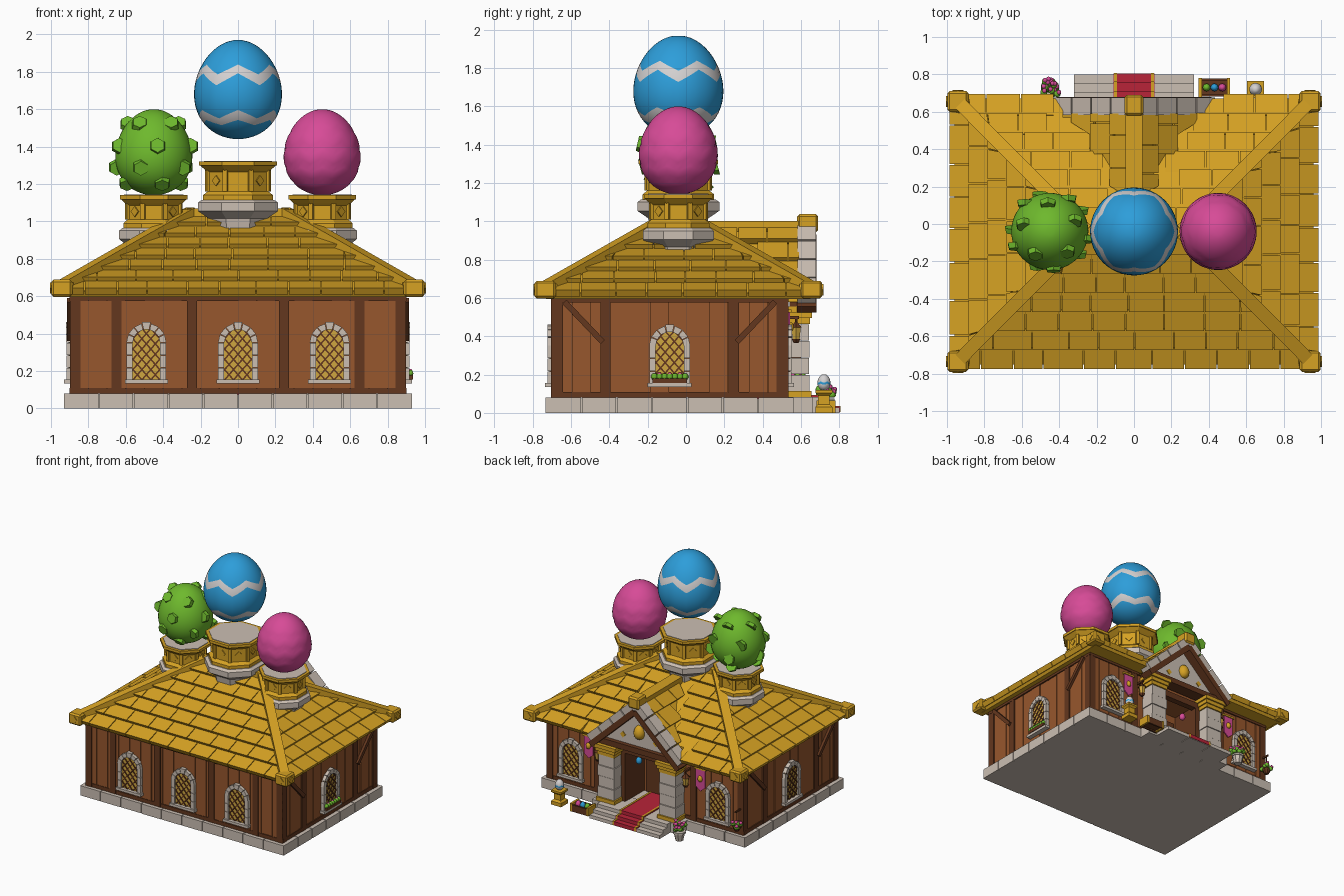
import bpy, bmesh, math, random
from mathutils import Matrix, Vector

if "Cube" in bpy.data.objects:
    bpy.data.objects.remove(bpy.data.objects["Cube"])
random.seed(4)
I = Matrix.Identity(4)
T = Matrix.Translation
COL = dict(gold=(.67, .36, .017), stone=(.60, .52, .45), wood=(.31, .095, .026), dark_wood=(.125, .038, .013),
           blue=(.026, .34, .70), pink=(.68, .07, .31), green=(.156, .485, .026), red=(.48, .017, .04),
           amber=(.62, .38, .05), white=(.66, .64, .64))
MAT = {}
for k, c in COL.items():
    MAT[k] = bpy.data.materials.new(k)
    MAT[k].diffuse_color = (*c, 1)
parts = {}

def part(name, *mats):
    """One mesh per named part, gathered while building."""
    if name not in parts:
        parts[name] = (bmesh.new(), mats)
    return parts[name][0]

def box(bm, c, s, M=I, R=I):
    bmesh.ops.create_cube(bm, size=1, matrix=M @ T(c) @ R @ Matrix.Diagonal((*s, 1)))

def span(bm, x0, x1, y0, y1, z0, z1, M=I):
    box(bm, ((x0+x1)/2, (y0+y1)/2, (z0+z1)/2), (x1-x0, y1-y0, z1-z0), M)

def beam(bm, p, q, w, h, M=I):
    p, q = Vector(p), Vector(q)
    d = q - p
    box(bm, (p+q)/2, (w, d.length, h), M, d.to_track_quat('Y', 'Z').to_matrix().to_4x4())

def loft(bm, rings, M=I):
    """Skin equal-length rings and cap both ends."""
    vs = [[bm.verts.new(M @ Vector(p)) for p in r] for r in rings]
    n = len(vs[0])
    for a, b in zip(vs, vs[1:]):
        for i in range(n):
            bm.faces.new((a[i], a[(i+1) % n], b[(i+1) % n], b[i]))
    bm.faces.new(vs[0][::-1])
    bm.faces.new(vs[-1])

def lathe(bm, c, prof, n=8):
    k = 1 / math.cos(math.pi/n)
    ang = [(i+.5)*2*math.pi/n + math.pi/2 for i in range(n)]
    loft(bm, [[(c[0]+r*k*math.cos(a), c[1]+r*k*math.sin(a), z) for a in ang] for r, z in prof])

def egg_point(c, R, h, t, a, s=1):
    r = R*s*math.sin(t)*(1 + .1*math.cos(t))
    return Vector((c[0]+r*math.cos(a), c[1]+r*math.sin(a), c[2]-h*math.cos(t)))

def egg(bm, c, R, h, seg=48, rings=30, teeth=6, amp=0., bands=(), grooves=()):
    """Egg whose rings zigzag, so bands can be coloured ring by ring."""
    rows = []
    for j in range(1, rings):
        row = []
        for i in range(seg):
            tri = 1 - 4*abs(((i*teeth/seg + .5) % 1) - .5)
            t = math.pi*j/rings
            t += amp*tri*math.sin(t)**2
            row.append(egg_point(c, R, h, t, 2*math.pi*i/seg - math.pi/2, .98 if j in grooves else 1))
        rows.append(row)
    n0 = len(bm.faces)
    loft(bm, rows)
    bm.faces.ensure_lookup_table()
    for f in bm.faces[n0:]:
        f.smooth = True
    for j in bands:
        for f in bm.faces[n0+(j-1)*seg:n0+j*seg]:
            f.material_index = 1

# ---- stone footing: core, edge blocks, porch slab, steps
ft = part('footing', 'stone')
span(ft, -.92, .92, -.72, .55, 0, .075)
for i in range(10):
    x = -.93 + .186*i
    for y0, y1 in ((-.73, -.62), (.46, .56)):
        span(ft, x+.003, x+.183, y0-random.random()*.004, y1, 0, .08)
for i in range(7):
    y = -.73 + .1843*i
    for s in (-.875, .875):
        span(ft, s-.055, s+.055, y+.003, y+.181, 0, .08)
for i in range(4):
    span(ft, -.4+.2*i+.002, -.2+.2*i-.002, .5, .66, 0, .082)
steps, carpet, trim = part('steps', 'stone'), part('carpet', 'red'), part('carpet_edge', 'gold')
for y0, y1, z in ((.3, .705, .084), (.70, .755, .056), (.75, .80, .028)):
    if y1 > .71:
        for x in (-.215, 0, .215):
            span(steps, x-.105, x+.105, .6, y1, 0, z)
    else:
        span(steps, -.32, .32, .6, y1, 0, z)
    span(carpet, -.11, .11, y0, y1+.004, z-.024, z+.006)
    for s in (-.1, .1):
        span(trim, s-.008, s+.008, y0, y1+.006, z-.024, z+.009)

# ---- walls with a recessed doorway
w = part('wall_core', 'wood')
span(w, -.885, .885, -.69, .3, .08, .62)
for s in (-1, 1):
    span(w, min(s*.2, s*.885), max(s*.2, s*.885), .3, .52, .08, .62)
span(w, -.2, .2, .3, .52, .5, .62)
door = part('door', 'dark_wood')
for s in (-1, 1):
    span(door, s*.075-.07, s*.075+.07, .3, .315, .085, .43)
    span(door, s*.19-.02, s*.19+.02, .3, .55, .08, .52)
span(door, -.21, .21, .5, .55, .48, .53)

def window(M, x, box_flowers=False):
    W, sp, z0 = .077, .35, .15
    arch = [(W*math.cos(a*math.pi/10), sp+W*math.sin(a*math.pi/10)) for a in range(11)]
    prof = [(-W, z0), (W, z0)] + arch
    X = M @ T((x, 0, 0))
    loft(part('window_glass', 'amber'), [[(a, y, b) for a, b in prof] for y in (0, -.016)], X)
    fr = part('window_frames', 'stone')
    for s in (-1, 1):
        for k in range(3):
            span(fr, s*.09-.016, s*.09+.016, -.032, 0, z0+.068*k, z0+.068*k+.065, X)
    for k in range(7):
        a0, a1 = (k+.04)*math.pi/7, (k+.96)*math.pi/7
        r1 = .115 if k == 3 else .107
        q = [(r*math.cos(a), sp+r*math.sin(a)) for r, a in ((.073, a0), (r1, a0), (r1, a1), (.073, a1))]
        loft(fr, [[(a, y, b) for a, b in q] for y in (0, -.034)], X)
    span(fr, -.115, .115, -.045, 0, z0-.016, z0+.005, X)
    lt = part('window_lattice', 'dark_wood')
    for s in (-1, 1):
        for k in range(-5, 6):
            ins = []
            for i in range(61):
                a = -W + 2*W*i/60
                b = .29 + k*.055 + s*a*1.15
                if z0 < b < sp or (b >= sp and a*a+(b-sp)**2 < W*W):
                    ins.append((a, -.018, b))
            if len(ins) > 4:
                beam(lt, ins[0], ins[-1], .008, .008, X)
    if box_flowers:
        span(part('planter', 'dark_wood'), -.09, .09, -.05, -.02, .155, .18, X)
        for k in range(7):
            p = X @ Vector((-.08+.0267*k, -.037, .19))
            egg(part('planter_leaves', 'green'), p, .018, .018, 6, 5)
            if k % 2:
                egg(part('planter_flowers', 'pink'), p+Vector((0, 0, .012)), .011, .011, 6, 5)

def wall(M, half, posts, wins, skip=0, planter=False):
    pl, po = part('wall_planks', 'wood'), part('wall_posts', 'dark_wood')
    n = round(half*2/.1)
    for i in range(n):
        a, b = -half + i*2*half/n, -half + (i+1)*2*half/n
        if abs(a+b)/2 > skip:
            span(pl, a+.003, b-.003, -random.choice((.004, .008)), .015, .09, .6, M)
    for p in posts:
        for s in (-1, 1):
            span(po, s*p-.027, s*p+.027, -.014, .02, .08, .6, M)
    for a, b in (((-half, -skip), (skip, half)) if skip else ((-half, half),)):
        span(po, a, b, -.012, .02, .08, .11, M)
        span(po, a, b, -.016, .02, .575, .6, M)
    for x in wins:
        window(M, x, planter)

Rz = lambda d: Matrix.Rotation(math.radians(d), 4, 'Z')
wall(T((0, -.69, 0)), .9, (.87, .65, .245), (-.49, 0, .49))
wall(T((0, .52, 0)) @ Rz(180), .9, (.87, .44), (-.67, .67), .21)
for s in (-1, 1):
    M = T((s*.885, -.085, 0)) @ Rz(90*s)
    wall(M, .615, (.585, .335), (0,), 0, s > 0)
    for k in (-1, 1):
        beam(part('wall_braces', 'dark_wood'), (k*.55, -.02, .58), (k*.35, -.02, .37), .02, .03, M)

# ---- hipped roof
CY, HX, HY, SL = -.04, .97, .72, .58
core = part('roof_core', 'gold')
rect = lambda a, b, z: [(-a, CY-b, z), (a, CY-b, z), (a, CY+b, z), (-a, CY+b, z)]
loft(core, [rect(HX-.03, HY-.03, .595), rect(HX-.01, HY-.01, .625), rect(.25, .005, 1.04)])

def tiles(o, u, v, rows, depth, lo, hi, width, skip=None):
    """Overlapping courses of tiles, trimmed to the slope outline."""
    bm = part('roof_tiles', 'gold')
    o, u, v = Vector(o), Vector(u), Vector(v)
    n = u.cross(v).normalized()
    n = n if n.z > 0 else -n
    for k in range(rows):
        d0, d1 = k*depth, (k+1)*depth
        a = lo(d0) - width*(.5 if k % 2 else .02)
        while a < hi(d0):
            b = a + width*random.uniform(.8, 1.15)
            c = [(min(max(x, lo(d)), hi(d)), d) for x, d in ((a+.003, d0), (b-.003, d0), (b-.003, d1), (a+.003, d1))]
            if c[1][0]-c[0][0] > .015 and not (skip and skip((c[0][0]+c[1][0])/2, d0)):
                top = [o+u*x+v*d+n*(.032 if d == d0 else .008) for x, d in c]
                loft(bm, [[o+u*x+v*d-n*.008 for x, d in c], top])
            a = b

over = lambda x, d: abs(x) < (.38-SL*d)/.95 + .03
for s in (-1, 1):
    tiles((0, CY+s*HY, .615), (1, 0, 0), (0, -s, SL), 7, .1015, lambda d: d-HX, lambda d: HX-d, .19, over if s > 0 else None)
    tiles((s*HX, CY, .615), (0, 1, 0), (-s, 0, SL), 7, .1015, lambda d: d-HY, lambda d: HY-d, .19)
    # porch roof slopes
    tiles((s*.42, 0, .59), (0, 1, 0), (-s, 0, .95), 4, .104, lambda d: .68-(.95*d-.02)/SL, lambda d: .59, .16)
hip, blk, dia = part('hip_beams', 'gold'), part('corner_blocks', 'gold'), part('diamond_studs', 'gold')
D45 = Matrix.Rotation(math.pi/4, 4, 'Y')
for sx in (-1, 1):
    for sy in (-1, 1):
        x, y = sx*.942, CY+sy*.695
        beam(hip, (x, y, .655), (sx*.25, CY, 1.05), .07, .05)
        box(blk, (x, y, .643), (.112, .112, .092))
        for q in range(4):
            box(dia, (0, -.056, 0), (.042, .012, .042), T((x, y, .643)) @ Rz(90*q), D45)
beam(hip, (-.27, CY, 1.045), (.27, CY, 1.045), .07, .05)

# ---- porch gable
loft(part('porch_roof_core', 'gold'), [[(-.40, y, .58), (.40, y, .58), (0, y, .96)] for y in (0, .59)])
loft(part('gable_panel', 'stone'), [[(-.37, y, .59), (.37, y, .59), (0, y, .94)] for y in (.58, .605)])
beam(hip, (0, .05, .975), (0, .6, .975), .09, .055)
box(blk, (0, .635, .99), (.1, .11, .095))
for s in (-1, 1):
    for k in range(4):
        f, g = k/4+.008, (k+1)/4-.008
        beam(part('gable_stones', 'stone'), (s*.415*f, .63, .975-.39*f), (s*.415*g, .63, .975-.39*g), .095, .065)
    beam(part('gable_beams', 'dark_wood'), (0, .63, .915), (s*.40, .63, .54), .1, .045)
span(part('gable_beams', 'dark_wood'), -.38, .38, .54, .64, .555, .6)
egg(part('gable_emblem', 'gold'), (0, .605, .72), .045, .058, 16, 12)
for s in (-1, 1):
    box(part('gable_emblem', 'gold'), (s*.15, .605, .665), (.035, .012, .035), I, D45)

# ---- pillars, lanterns, banners
for s in (-1, 1):
    x = s*.28
    pil, cap = part('pillars', 'stone'), part('pillar_caps', 'gold')
    for k in range(4):
        e = .004*(k % 2)
        span(pil, x-.075+e, x+.075-e, .525+e, .645-e, .115+.0875*k, .199+.0875*k)
    span(cap, x-.085, x+.085, .515, .655, .08, .113)
    for e, z in ((.078, .465), (.088, .495), (.1, .525)):
        span(cap, x-e, x+e, .585-e+.015, .585+e-.015, z, z+.03)
    lx = s*.40
    span(part('lantern_arms', 'dark_wood'), lx-.008, lx+.008, .52, .59, .49, .505)
    lathe(part('lantern_glass', 'amber'), (lx, .575), ((.018, .385), (.024, .445)), 6)
    lathe(part('lantern_caps', 'dark_wood'), (lx, .575), ((.03, .445), (.006, .475), (.006, .495)), 6)
    lathe(part('lantern_caps', 'dark_wood'), (lx, .575), ((.012, .365), (.023, .385)), 6)
    bx = s*.51
    loft(part('banners', 'pink'), [[(bx-.042, y, .53), (bx+.042, y, .53), (bx+.042, y, .38), (bx, y, .345), (bx-.042, y, .38)] for y in (.535, .543)])
    span(part('banner_rods', 'gold'), bx-.052, bx+.052, .53, .55, .525, .54)
    egg(part('banner_rods', 'gold'), (bx, .543, .45), .02, .026, 12, 8)
    egg(part('hanging_' + ('blue' if s > 0 else 'pink') + '_egg', 'blue' if s > 0 else 'pink'), (s*.1, .47, .41), .024, .03, 14, 10)

# ---- roof pedestals and big eggs
def pedestal(x, z, s, h):
    c = (x, CY)
    lathe(part('pedestal_bases', 'stone'), c, ((.7*s, z-.16), (.75*s, z-.10), (1.03*s, z-.06), (1.03*s, z-.015), (.93*s, z)))
    lathe(part('pedestals', 'gold'), c, ((.9*s, z-.002), (.9*s, z+.025), (.78*s, z+.045), (.78*s, z+h-.055),
          (.84*s, z+h-.045), (.97*s, z+h-.022), (s, z+h-.022), (s, z+h)))
    lathe(part('pedestal_tops', 'stone'), c, ((.88*s, z+h-.01), (.88*s, z+h+.004)))
    for q in range(8):
        X = T((x, CY, z+h*.5)) @ Rz(45*q)
        box(dia, (0, -.78*s, 0), (.04, .014, .04), X, D45)
        box(part('pedestal_ribs', 'gold'), (0, -.83*s, 0), (.025, .025, h-.09), X @ Rz(22.5))

for x in (-.45, .45):
    pedestal(x, .965, .18, .175)
pedestal(0, 1.115, .208, .205)
egg(part('blue_egg', 'blue', 'white'), (0, CY, 1.705), .234, .265, 48, 30, 6, .13, (8, 9, 17, 18))
egg(part('pink_egg', 'pink'), (.45, CY, 1.37), .205, .23, 60, 30, 10, .07, (), (8, 12, 16, 20))
GC = (-.45, CY, 1.37)
egg(part('green_egg', 'green'), GC, .205, .23)
for t, n, off in ((.75, 4, .3), (1.2, 5, .9), (1.72, 5, .1), (2.3, 5, .7)):
    for i in range(n):
        a = off - math.pi/2 + 2*math.pi*i/n
        p = egg_point(GC, .205, .23, t, a)
        nrm = (egg_point(GC, .205, .23, t, a+.01)-p).cross(egg_point(GC, .205, .23, t+.01, a)-p)
        bmesh.ops.create_cone(part('green_egg_spots', 'green'), cap_ends=True, segments=6, radius1=.047, radius2=.04, depth=.03,
                              matrix=T(p) @ nrm.to_track_quat('Z', 'Y').to_matrix().to_4x4())

# ---- ground props: potted bush, egg crate, egg stand, hanging basket
def bush(c, r, n):
    for i in range(n):
        p = Vector(c) + Vector((random.uniform(-r, r), random.uniform(-r, r), random.uniform(-.5*r, .7*r)))
        egg(part('bush_leaves', 'green'), p, .02, .02, 6, 5)
        egg(part('bush_flowers', 'pink'), p+Vector((random.uniform(-.01, .01), .008, .014)), .014, .013, 6, 5)
lathe(part('bush_pot', 'stone'), (-.45, .73), ((.028, 0), (.04, .06), (.046, .06), (.046, .075)))
bush((-.45, .73, .1), .04, 16)
lathe(part('hanging_basket', 'dark_wood'), (-.87, .58), ((.015, .13), (.035, .17)))
span(part('hanging_basket', 'dark_wood'), -.875, -.865, .52, .60, .285, .297)
span(part('hanging_basket', 'dark_wood'), -.872, -.868, .578, .582, .17, .29)
bush((-.87, .58, .185), .03, 8)
cr = part('egg_crate', 'dark_wood')
span(cr, .355, .505, .69, .77, .01, .03)
for y in (.688, .772):
    span(cr, .35, .51, y-.007, y+.007, 0, .055)
for x in (.355, .505):
    span(part('crate_ends', 'gold'), x-.009, x+.009, .68, .78, 0, .065)
for x, c in ((.388, 'green'), (.43, 'blue'), (.472, 'pink')):
    egg(part('crate_egg_' + c, c), (x, .73, .052), .021, .028, 12, 10)
lathe(part('egg_stand', 'gold'), (.65, .72), ((.045, 0), (.045, .03), (.03, .045), (.03, .09), (.045, .105), (.045, .12)), 4)
egg(part('stand_egg', 'white', 'blue'), (.65, .72, .16), .034, .043, 18, 12, 6, .12, (5,))

# ---- turn gathered parts into objects
for name, (bm, mats) in parts.items():
    bmesh.ops.recalc_face_normals(bm, faces=bm.faces)
    me = bpy.data.meshes.new(name)
    bm.to_mesh(me)
    for m in mats:
        me.materials.append(MAT[m])
    ob = bpy.data.objects.new(name, me)
    bpy.context.collection.objects.link(ob)
    if name == 'corner_blocks':
        bv = ob.modifiers.new('bevel', 'BEVEL')
        bv.width = .012
    if name == 'roof_core':
        cb = bmesh.new()
        span(cb, -.38, .38, .57, .9, .5, .8)
        cm = bpy.data.meshes.new('eave_cutter')
        cb.to_mesh(cm)
        cut = bpy.data.objects.new('eave_cutter', cm)
        bpy.context.collection.objects.link(cut)
        cut.hide_render = True
        cut.hide_viewport = True
        bo = ob.modifiers.new('porch_gap', 'BOOLEAN')
        bo.operation, bo.object = 'DIFFERENCE', cut

for m in bpy.data.materials:
    if m.users and not m.is_grease_pencil:
        m.use_nodes = True
        m.node_tree.nodes["Principled BSDF"].inputs["Base Color"].default_value = m.diffuse_color
